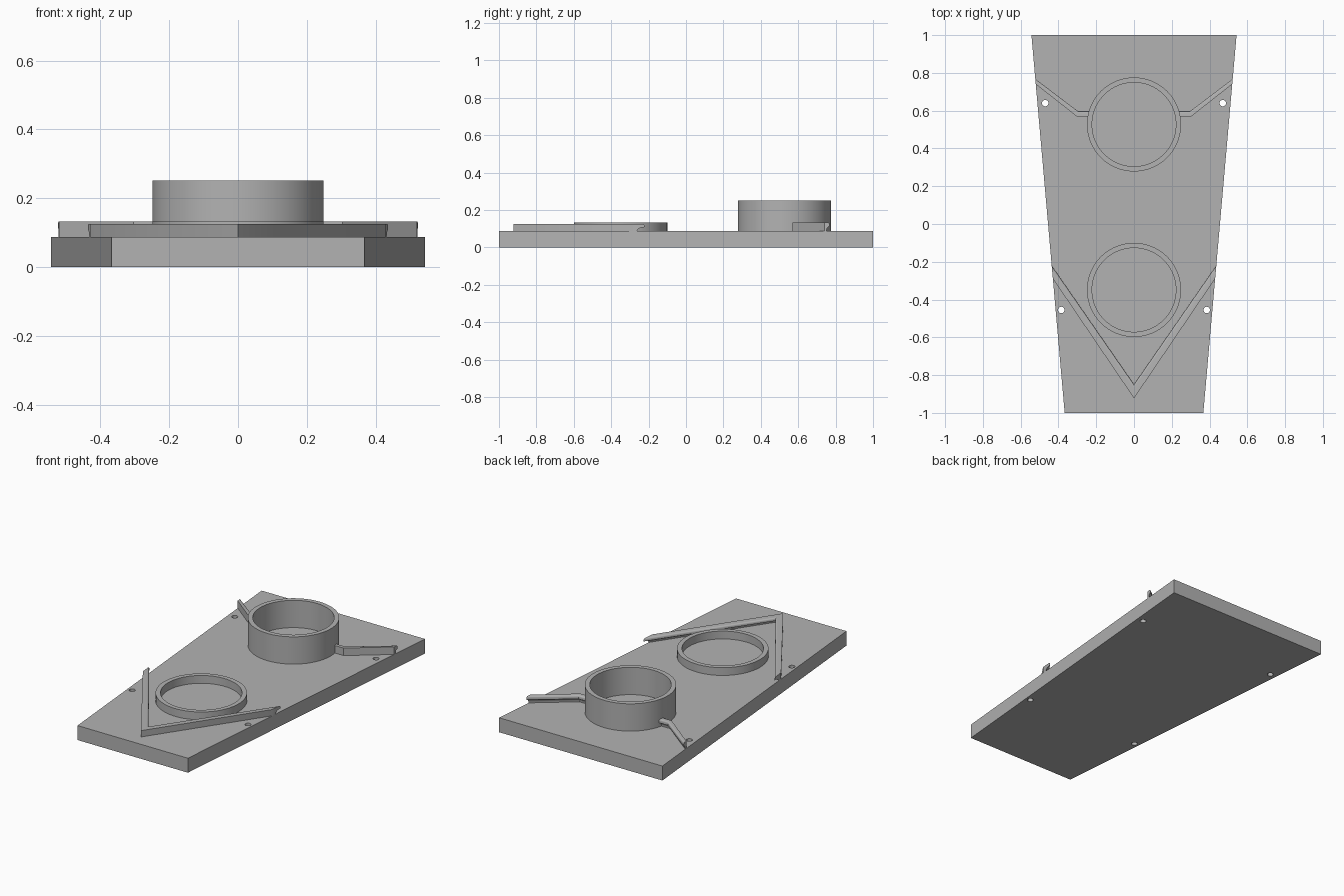
import bpy, bmesh, math

cube = bpy.data.objects.get("Cube")
if cube:
    bpy.data.objects.remove(cube)

PLATE_TOP = 0.087

grey = bpy.data.materials.new("plain_grey")
grey.use_nodes = True
colour = (0.45, 0.45, 0.45, 1)
grey.diffuse_color = colour
grey.node_tree.nodes["Principled BSDF"].inputs["Base Color"].default_value = colour


def finish(bm, name, smooth=True):
    bmesh.ops.recalc_face_normals(bm, faces=bm.faces)
    mesh = bpy.data.meshes.new(name)
    bm.to_mesh(mesh)
    bm.free()
    obj = bpy.data.objects.new(name, mesh)
    bpy.context.collection.objects.link(obj)
    mesh.materials.append(grey)
    if smooth:
        bpy.ops.object.select_all(action='DESELECT')
        obj.select_set(True)
        bpy.context.view_layer.objects.active = obj
        bpy.ops.object.shade_smooth_by_angle(angle=math.radians(35))
    return obj


def skin(bm, loops, closed):
    """Join successive vertex loops with quads, capping open ends."""
    rows = [[bm.verts.new(p) for p in loop] for loop in loops]
    n = len(rows[0])
    pairs = list(zip(rows, rows[1:]))
    if closed:
        pairs.append((rows[-1], rows[0]))
    for a, b in pairs:
        for i in range(n):
            j = (i + 1) % n
            bm.faces.new((a[i], a[j], b[j], b[i]))
    if not closed:
        bm.faces.new(rows[0])
        bm.faces.new(rows[-1])


def ring(name, y, top, outer=0.249, inner=0.222, steps=96):
    section = [(inner, PLATE_TOP - 0.004), (outer, PLATE_TOP - 0.004), (outer, top), (inner, top)]
    loops = []
    for k in range(steps):
        a = 2 * math.pi * k / steps
        loops.append([(r * math.cos(a), y + r * math.sin(a), z) for r, z in section])
    bm = bmesh.new()
    skin(bm, loops, True)
    return finish(bm, name)


def lipped_wall(name, stations, height, stem):
    """Sweep a wall with a rounded rear lip; each station is (front xy, back xy)."""
    section = [(stem, -0.003), (0, -0.003), (0, height)]
    # rounded upper edge of the lip
    for k in range(5):
        a = math.pi / 2 * (1 - k / 4)
        section.append((0.75 + 0.25 * math.cos(a), height - 0.01 + 0.01 * math.sin(a)))
    # hollow under the lip
    low = height * 0.55
    for k in range(6):
        a = math.pi / 2 * k / 5
        section.append((1 - (1 - stem) * math.sin(a), low * math.cos(a)))
    loops = [[(f[0] + (b[0] - f[0]) * t, f[1] + (b[1] - f[1]) * t, PLATE_TOP + z)
              for t, z in section] for f, b in stations]
    bm = bmesh.new()
    skin(bm, loops, False)
    return finish(bm, name)


# tapered base plate
bm = bmesh.new()
outline = [(-0.367, -1), (0.367, -1), (0.543, 1), (-0.543, 1)]
skin(bm, [[(x, y, z) for x, y in outline] for z in (0, PLATE_TOP)], False)
plate = finish(bm, "base_plate", smooth=False)

# four screw holes through the plate
bm = bmesh.new()
for x, y in ((0.47, 0.64), (0.385, -0.455)):
    for side in (-1, 1):
        skin(bm, [[(side * x + 0.017 * math.cos(k * math.pi / 12),
                    y + 0.017 * math.sin(k * math.pi / 12), z) for k in range(24)]
                  for z in (-0.1, 0.2)], False)
cutter = finish(bm, "hole_cutter", smooth=False)
cutter.hide_render = True
holes = plate.modifiers.new("screw_holes", 'BOOLEAN')
holes.operation = 'DIFFERENCE'
holes.solver = 'EXACT'
holes.object = cutter
bpy.context.view_layer.objects.active = plate
bpy.ops.object.modifier_apply(modifier=holes.name)
bpy.data.objects.remove(cutter)

# round cups
ring("rear_ring", 0.527, 0.251)
ring("front_ring", -0.349, 0.134)

# V-shaped front wall, its ends flush with the plate sides
tip = ((0, -0.923), (0, -0.85))
end = ((0.4295, -0.29), (0.436, -0.22))
mirrored = tuple((-x, y) for x, y in end)
lipped_wall("front_v_wall", [mirrored, tip, end], 0.038, 0.4)

# bent arms from the rear ring to the plate sides
for side, label in ((1, "left"), (-1, "right")):
    path = [((0.235, 0.57), (0.235, 0.597)),
            ((0.304, 0.57), (0.297, 0.597)),
            ((0.520, 0.74), (0.5225, 0.768))]
    stations = [tuple((side * x, y) for x, y in pair) for pair in path]
    lipped_wall(label + "_rear_arm", stations, 0.045, 0.4)
